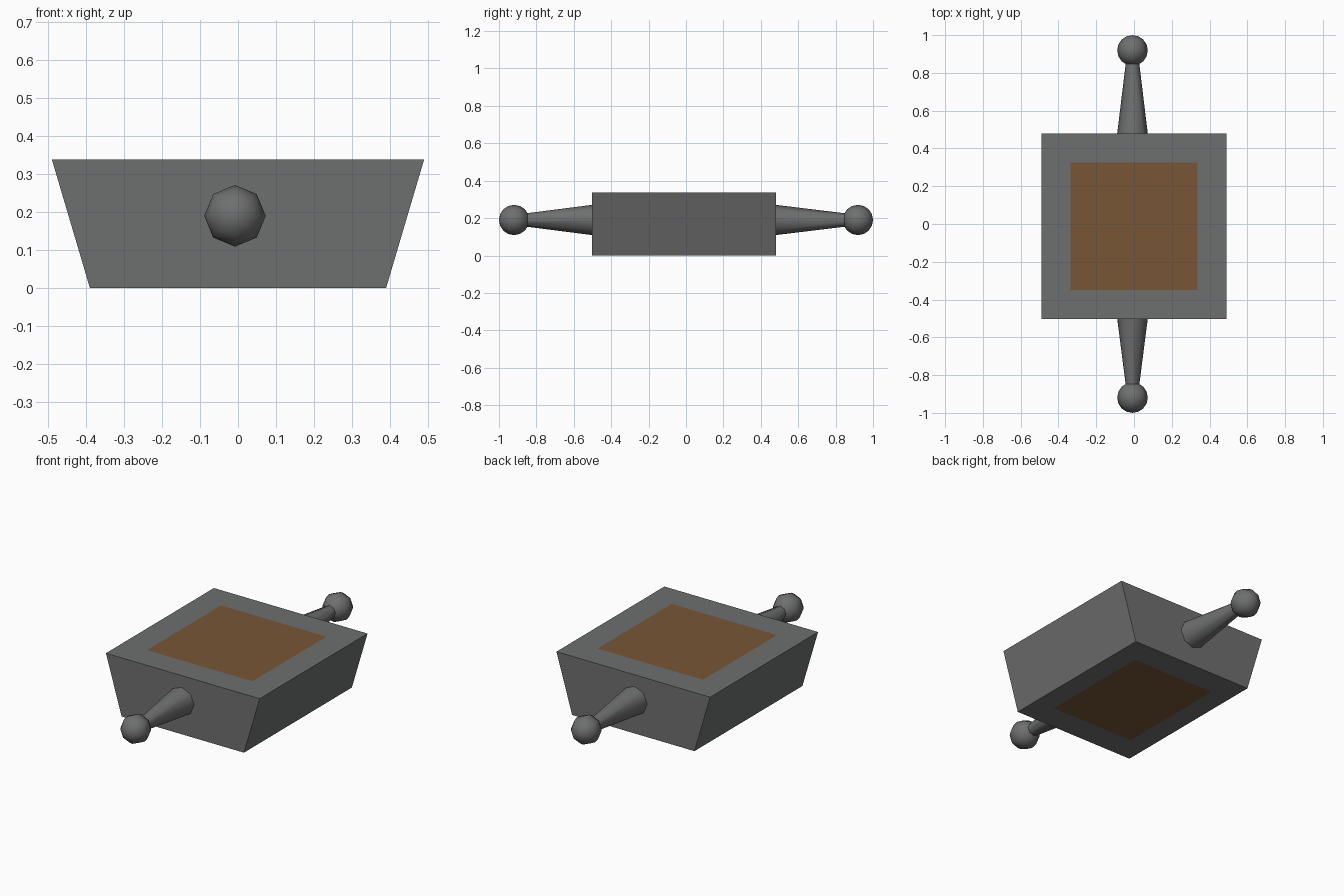
import bpy, bmesh, math
from mathutils import Matrix, Vector

if "Cube" in bpy.data.objects:
    bpy.data.objects.remove(bpy.data.objects["Cube"])


def material(name, rgb):
    m = bpy.data.materials.new(name)
    m.diffuse_color = (*rgb, 1)
    m.use_nodes = True
    m.node_tree.nodes["Principled BSDF"].inputs["Base Color"].default_value = m.diffuse_color
    return m


iron = material("dark_grey", (0.155, 0.160, 0.157))
wood = material("brown", (0.188, 0.093, 0.037))


def add_object(name, bm, mats):
    bmesh.ops.recalc_face_normals(bm, faces=bm.faces)
    me = bpy.data.meshes.new(name)
    bm.to_mesh(me)
    bm.free()
    for m in mats:
        me.materials.append(m)
    ob = bpy.data.objects.new(name, me)
    bpy.context.collection.objects.link(ob)
    return ob


# Tapered block with flush brown panels inset on top and bottom
TOP, Y0, Y1 = 0.338, -0.503, 0.48
bm = bmesh.new()
bmesh.ops.create_cube(bm, size=1)
for v in bm.verts:
    up = v.co.z > 0
    half = 0.49 if up else 0.39
    v.co = Vector((math.copysign(half, v.co.x), Y1 if v.co.y > 0 else Y0, TOP if up else 0))
bm.normal_update()
for f in [f for f in bm.faces if abs(f.normal.z) > 0.9]:
    c = f.calc_center_median()
    outer = [v.co.copy() for v in f.verts]
    bmesh.ops.inset_individual(bm, faces=[f], thickness=0.05)
    f.material_index = 1
    for v in f.verts:
        near = min(outer, key=lambda p: (p - v.co).length)
        v.co = c + (near - c) * 0.686
add_object("block", bm, [iron, wood])


# Tapered handles ending in round knobs, front and back
CX, CZ = -0.008, 0.19
for name, s, base in (("front", -1, Y0), ("back", 1, Y1)):
    end = s * 0.89
    # cone axis turned from z to the outward y direction
    rot = Matrix.Rotation(-s * math.pi / 2, 4, 'X')
    start = base - s * 0.01
    bm = bmesh.new()
    bmesh.ops.create_cone(bm, cap_ends=True, segments=8, radius1=0.082, radius2=0.031,
                          depth=abs(end - start),
                          matrix=Matrix.Translation((CX, (start + end) / 2, CZ)) @ rot)
    for f in bm.faces:
        f.smooth = len(f.verts) == 4
    add_object(name + "_handle", bm, [iron])

    bm = bmesh.new()
    bmesh.ops.create_uvsphere(bm, u_segments=8, v_segments=8, radius=0.081,
                              matrix=Matrix.Translation((CX, s * 0.919, CZ)) @ rot)
    for f in bm.faces:
        f.smooth = True
    add_object(name + "_knob", bm, [iron])
